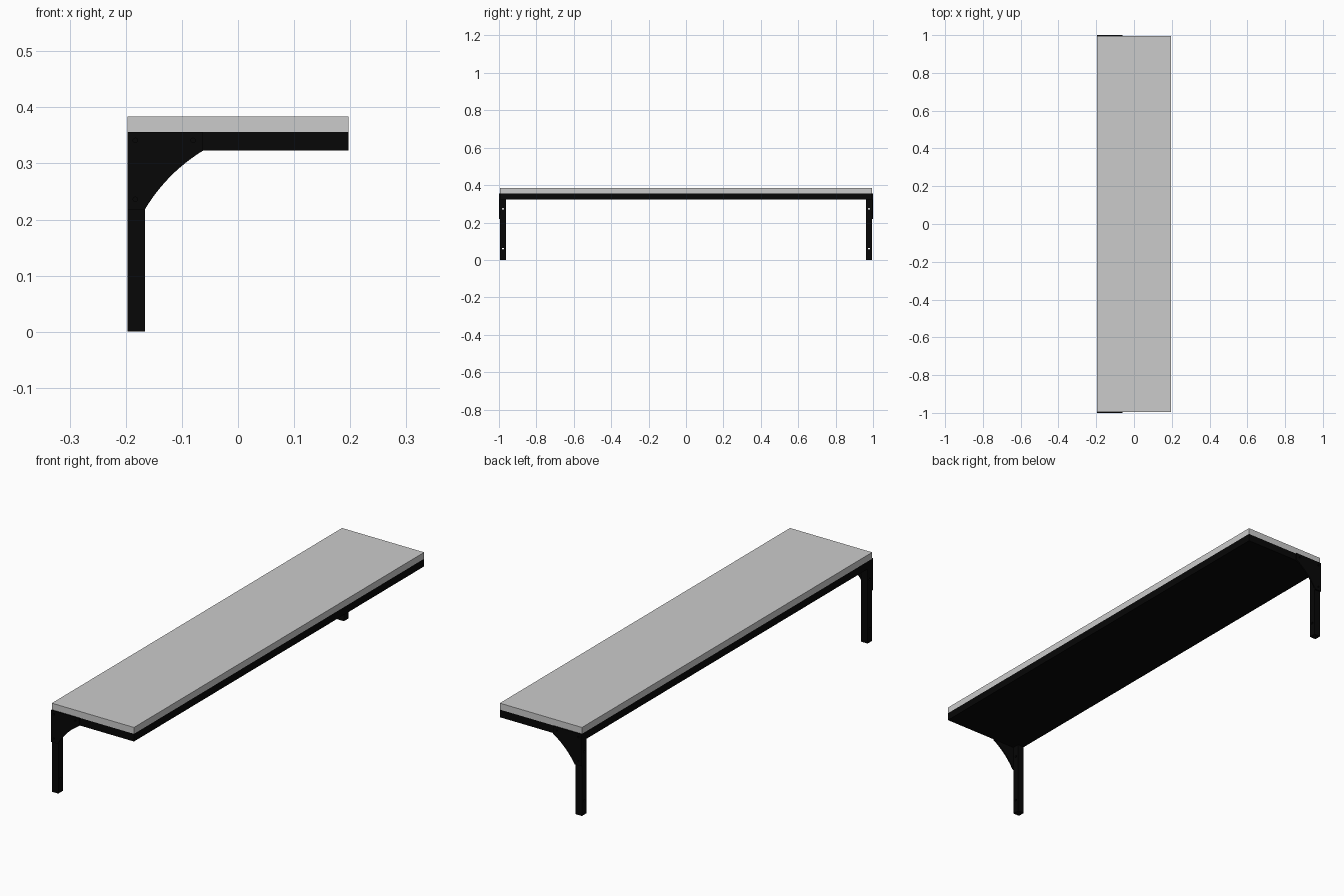
import bpy, bmesh, math
from mathutils import Vector

if "Cube" in bpy.data.objects:
    bpy.data.objects.remove(bpy.data.objects["Cube"])

X0, X1 = -0.197, 0.197     # depth of the bench
YE, YP = 0.994, 1.0        # frame end, outer face of the gusset plates
T = 0.031                  # tube width
Z1, Z2, Z3 = 0.323, 0.356, 0.384

black = bpy.data.materials.new("black_metal")
black.diffuse_color = (0.002, 0.002, 0.002, 1)
black.use_nodes = True
black.node_tree.nodes["Principled BSDF"].inputs["Base Color"].default_value = black.diffuse_color


def finish(name, bm, mat=None):
    bmesh.ops.recalc_face_normals(bm, faces=bm.faces)
    me = bpy.data.meshes.new(name)
    bm.to_mesh(me)
    bm.free()
    ob = bpy.data.objects.new(name, me)
    bpy.context.collection.objects.link(ob)
    if mat:
        me.materials.append(mat)
    return ob


def box(name, lo, hi, mat=None):
    bm = bmesh.new()
    bmesh.ops.create_cube(bm, size=1)
    lo, hi = Vector(lo), Vector(hi)
    for v in bm.verts:
        v.co = (lo + hi) / 2 + v.co * (hi - lo)
    return finish(name, bm, mat)


def drill(target, centre, axis, length, radius=0.005):
    # hidden cylinder that cuts a round screw hole
    bm = bmesh.new()
    bmesh.ops.create_cone(bm, cap_ends=True, segments=16, radius1=radius,
                          radius2=radius, depth=length)
    cut = finish("hole_cutter", bm)
    cut.location = centre
    cut.rotation_euler = (0, math.pi / 2, 0) if axis == 'X' else (math.pi / 2, 0, 0)
    cut.hide_render = True
    cut.hide_viewport = True
    mod = target.modifiers.new("hole", 'BOOLEAN')
    mod.object = cut
    mod.solver = 'EXACT'


def gusset(name, y0, y1):
    # corner plate with a concave circular edge
    a, b = Vector((X0 + T, 0.218)), Vector((-0.062, Z1))
    n = Vector((-1, 1)).normalized()
    pts = [(X0, 0.218), (X0, Z2), (-0.062, Z2)]
    for i in range(13):
        t = i / 12
        p = b.lerp(a, t) + n * 0.009 * 4 * t * (1 - t)
        pts.append((p.x, p.y))
    bm = bmesh.new()
    f = bm.faces.new([bm.verts.new((x, y0, z)) for x, z in pts])
    ext = bmesh.ops.extrude_face_region(bm, geom=[f])
    bmesh.ops.translate(bm, vec=(0, y1 - y0, 0),
                        verts=[g for g in ext["geom"] if isinstance(g, bmesh.types.BMVert)])
    return finish(name, bm, black)


# seat slab on a closed metal base, flush underneath
box("seat_slab", (X0, -YE, Z2), (X1, YE, Z3))
box("metal_base", (X0, -YE, Z1), (X1, YE, Z2), black)

for side, s in (("near", -1), ("far", 1)):
    ya, yb = sorted((s * YE, s * (YE - T)))

    # leg with two mounting holes
    leg = box(side + "_leg", (X0, ya, 0), (X0 + T, yb, Z1), black)
    for z in (0.06, 0.273):
        drill(leg, (X0 + T / 2, (ya + yb) / 2, z), 'X', 0.1)

    # gusset plate with its screw holes
    pa, pb = sorted((s * YE, s * YP))
    plate = gusset(side + "_gusset", pa, pb)
    for x, z in ((-0.183, 0.341), (-0.08, 0.341), (-0.183, 0.236)):
        drill(plate, (x, (pa + pb) / 2, z), 'Y', 0.02, 0.004)
